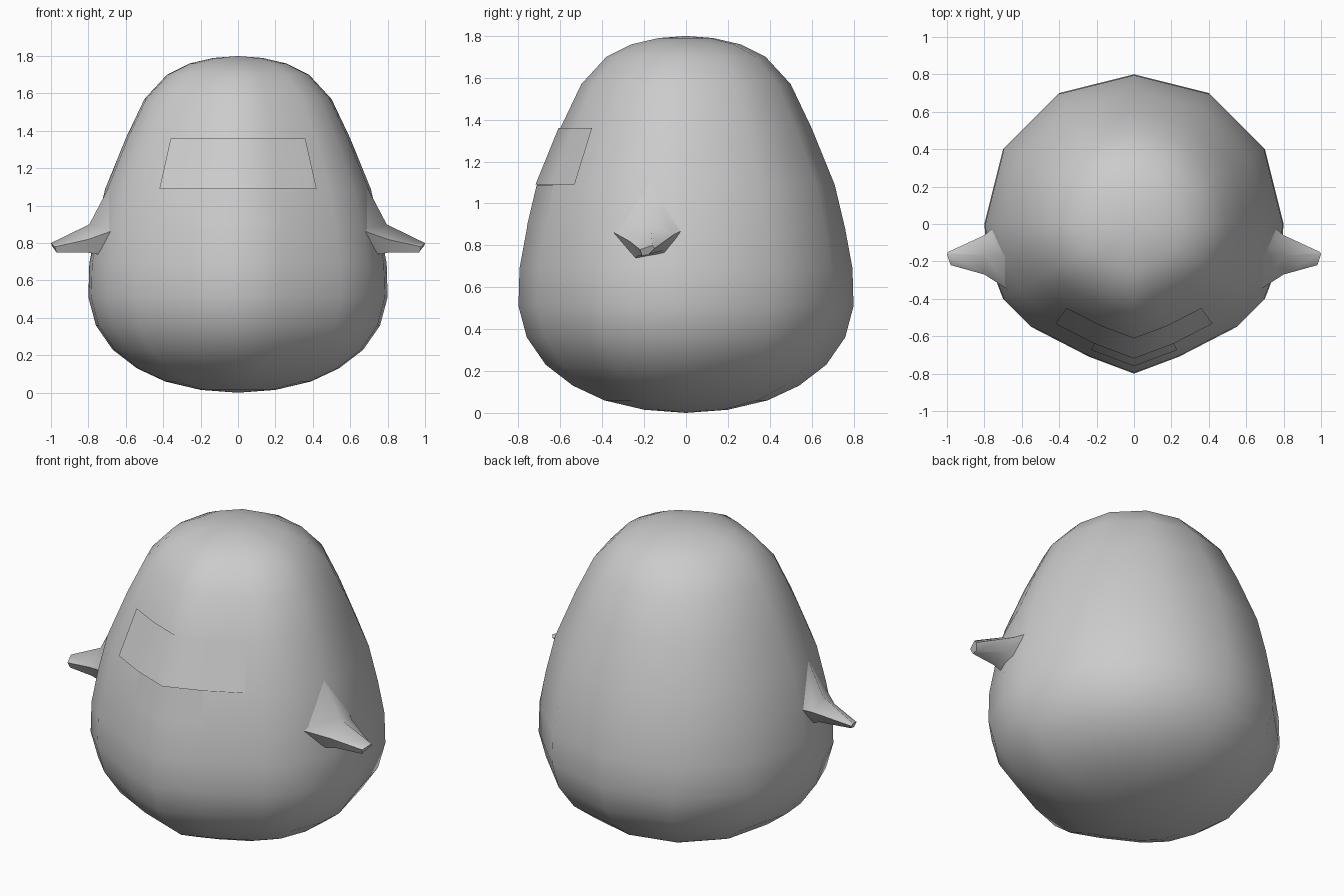
import bpy, bmesh, math

if "Cube" in bpy.data.objects:
    bpy.data.objects.remove(bpy.data.objects["Cube"])

grey = bpy.data.materials.new("plain grey")
grey.diffuse_color = (0.6, 0.6, 0.6, 1)
grey.use_nodes = True
grey.node_tree.nodes["Principled BSDF"].inputs["Base Color"].default_value = grey.diffuse_color


def add_object(name, bm, angle=60):
    """Finish a bmesh as a smooth shaded grey object."""
    mesh = bpy.data.meshes.new(name)
    bm.to_mesh(mesh)
    bm.free()
    obj = bpy.data.objects.new(name, mesh)
    bpy.context.collection.objects.link(obj)
    mesh.materials.append(grey)
    bpy.ops.object.select_all(action='DESELECT')
    obj.select_set(True)
    bpy.context.view_layer.objects.active = obj
    bpy.ops.object.shade_smooth_by_angle(angle=math.radians(angle))
    return obj


def loft(bm, rings):
    """Skin closed rings of equal length."""
    loops = [[bm.verts.new(p) for p in ring] for ring in rings]
    for a, b in zip(loops, loops[1:]):
        for i in range(len(a)):
            j = (i + 1) % len(a)
            bm.faces.new((a[i], a[j], b[j], b[i]))
    return loops


# Cross-section: even sides at the back, a soft keel at the front
half = [(0.24, -0.71), (0.55, -0.55), (0.70, -0.40), (0.785, -0.18),
        (0.80, 0), (0.70, 0.40), (0.40, 0.70)]
section = ([(0, -0.80)] + half + [(0, 0.80)]
           + [(-x, y) for x, y in reversed(half)])

# Height and radius of each body ring
profile = [(0.015, 0.20), (0.06, 0.39), (0.13, 0.54), (0.23, 0.67),
           (0.36, 0.76), (0.51, 0.80), (0.69, 0.795), (0.88, 0.76),
           (1.09, 0.71), (1.36, 0.60), (1.57, 0.50), (1.70, 0.38),
           (1.76, 0.26), (1.79, 0.13)]


def ring_at(z, r):
    k = r / 0.8
    return [(x * k, y * k, z) for x, y in section]


# Body
bm = bmesh.new()
loops = loft(bm, [ring_at(z, r) for z, r in profile])
for loop, z in ((loops[0], 0.0), (loops[-1], 1.8)):
    pole = bm.verts.new((0, 0, z))
    for i in range(len(loop)):
        bm.faces.new((loop[i], loop[(i + 1) % len(loop)], pole))
bmesh.ops.recalc_face_normals(bm, faces=bm.faces)
add_object("body", bm)


def front_y(x, r):
    """Front surface of the body at a given x and ring radius."""
    k = r / 0.8
    pts = [(0, -0.80)] + half
    for (x0, y0), (x1, y1) in zip(pts, pts[1:]):
        if abs(x) <= x1 * k:
            return (y0 + (abs(x) / k - x0) / (x1 - x0) * (y1 - y0)) * k


def front_plate(name, low, high, lift):
    """Thin panel following the front; low and high are (z, radius, half width)."""
    bm = bmesh.new()
    rows = []
    for z, r, w in (low, high):
        bend = min(0.24 * r / 0.8, w * 0.9)
        rows.append([bm.verts.new((x, front_y(x, r) - lift, z))
                     for x in (-w, -bend, 0, bend, w)])
    for i in range(4):
        bm.faces.new((rows[0][i], rows[0][i + 1], rows[1][i + 1], rows[1][i]))
    add_object(name, bm)


front_plate("face_panel", (1.09, 0.71, 0.42), (1.36, 0.60, 0.36), 0.009)
front_plate("chest_panel", (0.89, 0.757, 0.23), (1.085, 0.711, 0.21), 0.003)

# Flippers: base on the body, shoulder, tip
flipper = [
    [(0.69, -0.17, 1.10), (0.73, 0.0, 0.88), (0.75, -0.10, 0.76),
     (0.75, -0.24, 0.74), (0.66, -0.36, 0.87)],
    [(0.795, -0.17, 0.90), (0.80, -0.06, 0.85), (0.81, -0.11, 0.775),
     (0.81, -0.23, 0.75), (0.80, -0.27, 0.82)],
    [(1.0, -0.16, 0.80), (0.995, -0.15, 0.785), (0.97, -0.18, 0.755),
     (0.97, -0.21, 0.75), (0.98, -0.22, 0.78)]]
for side, name in ((1, "right_flipper"), (-1, "left_flipper")):
    bm = bmesh.new()
    loops = loft(bm, [[(x * side, y, z) for x, y, z in r] for r in flipper])
    bm.faces.new(loops[0])
    bm.faces.new(loops[-1])
    bmesh.ops.recalc_face_normals(bm, faces=bm.faces)
    add_object(name, bm)
